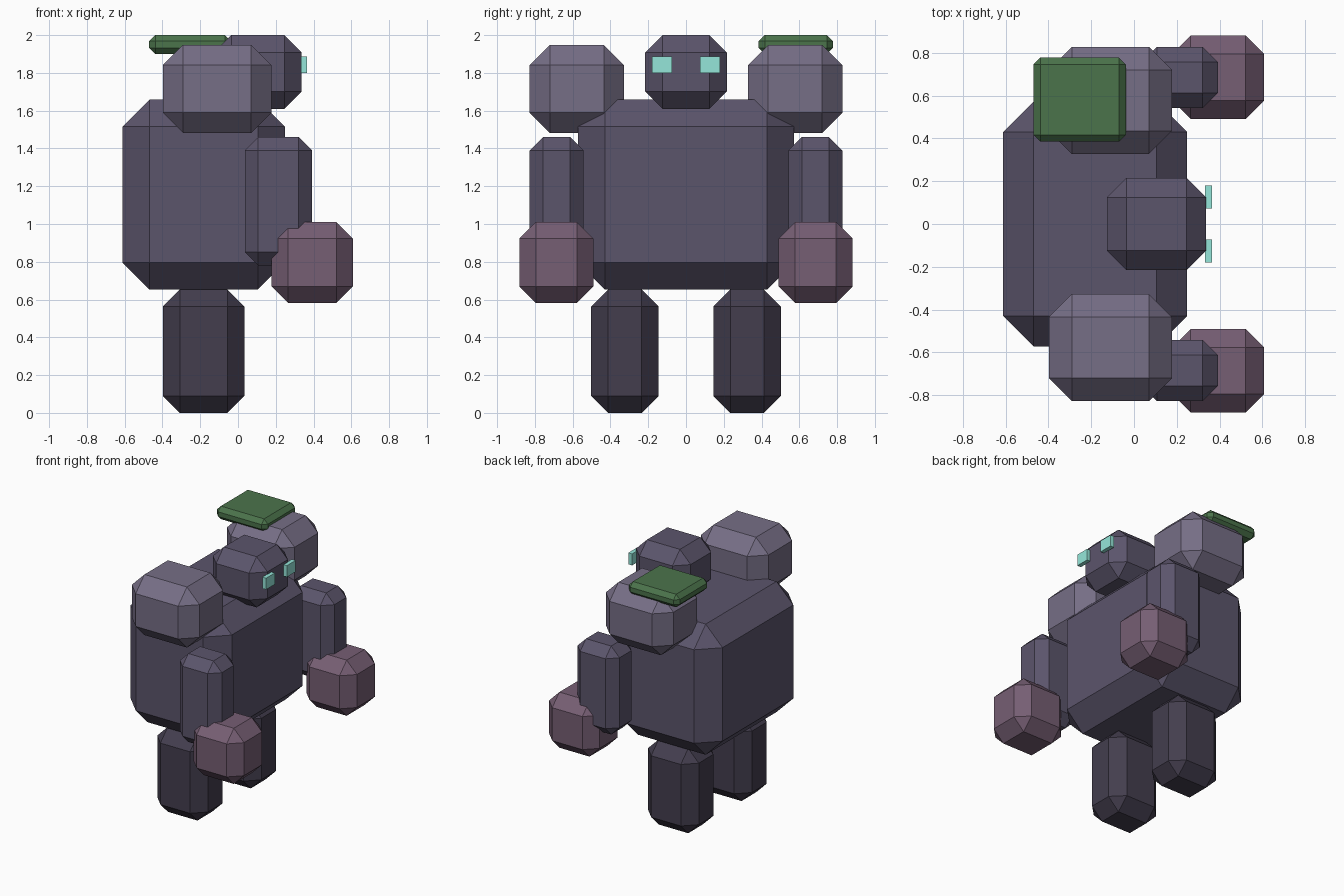
import bpy, bmesh
from mathutils import Vector

if "Cube" in bpy.data.objects:
    bpy.data.objects.remove(bpy.data.objects["Cube"])


def material(name, rgb):
    # sRGB-looking values converted to linear
    m = bpy.data.materials.new(name)
    m.diffuse_color = (*[c ** 2.2 for c in rgb], 1)
    m.use_nodes = True
    m.node_tree.nodes["Principled BSDF"].inputs["Base Color"].default_value = m.diffuse_color
    return m


STONE = material("stone", (0.36, 0.335, 0.42))
DARK = material("dark_stone", (0.27, 0.25, 0.31))
PALE = material("pale_stone", (0.46, 0.43, 0.52))
CLAY = material("clay", (0.46, 0.37, 0.45))
MOSS = material("moss", (0.30, 0.45, 0.30))
GLOW = material("glow", (0.58, 0.90, 0.85))


def block(name, x, y, z, chamfer, mat):
    """Box spanning the given (min, max) ranges, all edges chamfered flat."""
    lo, hi = (Vector(v) for v in zip(x, y, z))
    centre, size = (lo + hi) / 2, hi - lo
    bm = bmesh.new()
    bmesh.ops.create_cube(bm, size=1)
    bmesh.ops.scale(bm, vec=size, verts=bm.verts)
    if chamfer:
        bmesh.ops.bevel(bm, geom=bm.edges[:], offset=chamfer, segments=1,
                        affect='EDGES', profile=0.5)
    me = bpy.data.meshes.new(name)
    bm.to_mesh(me)
    bm.free()
    me.materials.append(mat)
    ob = bpy.data.objects.new(name, me)
    ob.location = centre
    bpy.context.collection.objects.link(ob)


# Body and head, facing +x
block("torso", (-0.612, 0.248), (-0.573, 0.573), (0.653, 1.658), 0.143, STONE)
block("head", (-0.127, 0.337), (-0.216, 0.216), (1.61, 2.0), 0.092, STONE)

# Paired parts on both sides
for side, s in (("right", -1), ("left", 1)):
    def pair(name, x, y, z, chamfer, mat):
        block(f"{side}_{name}", x, sorted((s * y[0], s * y[1])), z, chamfer, mat)

    pair("leg", (-0.398, 0.034), (0.145, 0.503), (0.0, 0.653), 0.09, DARK)
    pair("shoulder", (-0.398, 0.177), (0.328, 0.828), (1.482, 1.948), 0.107, PALE)
    pair("arm", (0.036, 0.392), (0.542, 0.828), (0.78, 1.46), 0.071, STONE)
    pair("fist", (0.178, 0.608), (0.49, 0.882), (0.582, 1.01), 0.087, CLAY)
    pair("eye", (0.333, 0.365), (0.073, 0.18), (1.80, 1.888), 0, GLOW)

# Moss slab on one shoulder
block("moss_patch", (-0.47, -0.038), (0.385, 0.778), (1.9, 2.0), 0.032, MOSS)
